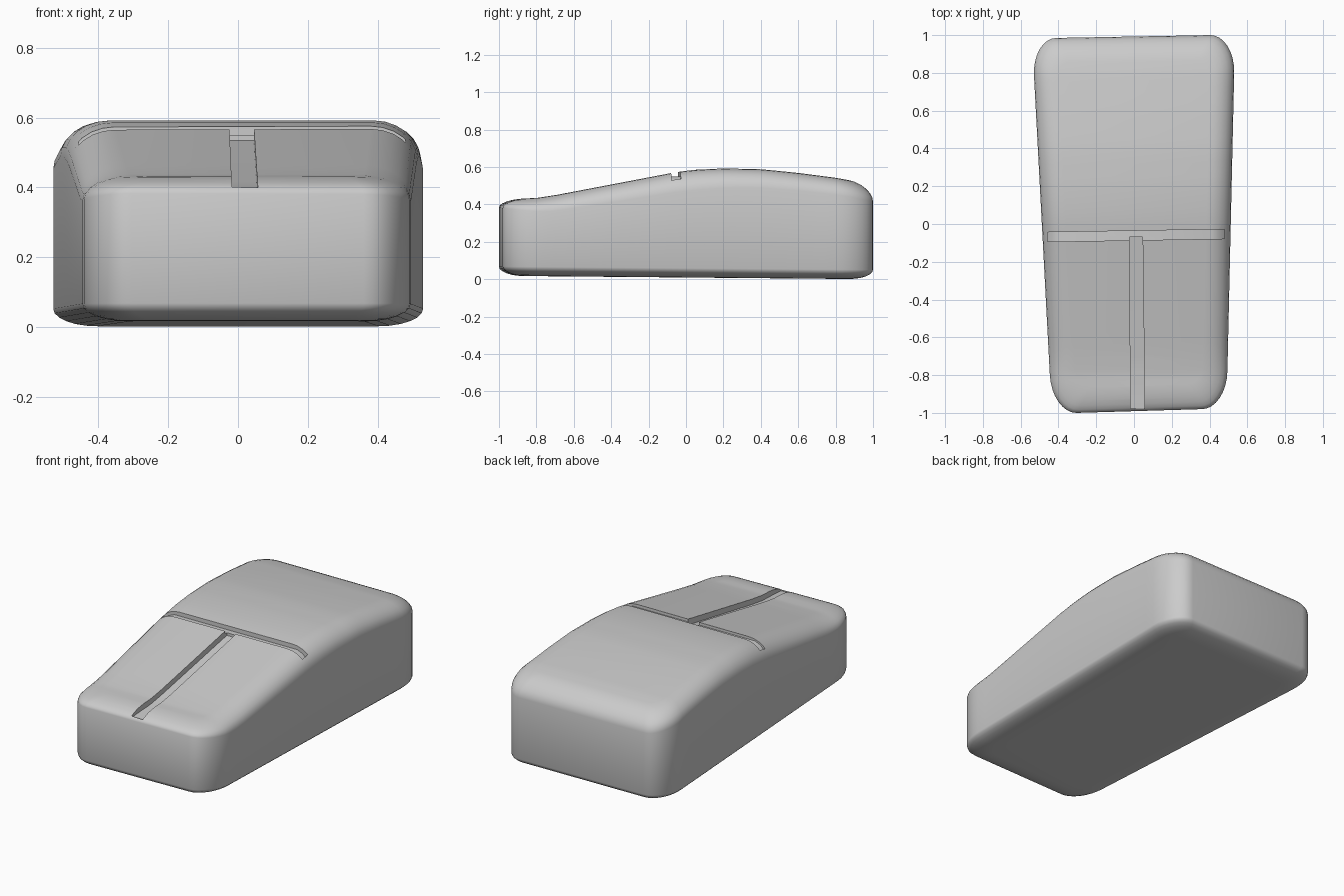
import bpy, bmesh, math

if "Cube" in bpy.data.objects:
    bpy.data.objects.remove(bpy.data.objects["Cube"])

# Height profiles along y
TOP = [(-1, .428), (-.9, .43), (-.8, .434), (-.7, .449), (-.05, .573), (.05, .585),
       (.2, .592), (.4, .588), (.6, .568), (.8, .542), (.9, .524), (1, .50)]
DROP = [(-1, .045), (-.7, .085), (0, .11), (1, .085)]

def lerp_table(table, v):
    for (a, p), (b, q) in zip(table, table[1:]):
        if v <= b:
            return p + (q - p) * max(0, (v - a) / (b - a))
    return table[-1][1]

def side_outline(front, back, s, d):
    """One side of the plan outline, front to back, inset by d; s is the x sign."""
    fx, fy = front[0] - s * d, front[1] + d
    bx, by = back[0] - s * d, back[1] - d
    rx, ry = .13 - .45 * d, .20 - .75 * d
    slope = (bx - fx) / (by - fy)
    edge = lambda y: fx + slope * (y - fy)
    pts = []
    for i in range(9):
        a = math.pi / 2 * i / 8
        y = fy + ry * (1 - math.cos(a))
        pts.append((edge(y) - s * rx * (1 - math.sin(a)), y))
    y0, y1 = fy + ry, by - ry
    for i in range(1, 24):
        y = y0 + (y1 - y0) * i / 24
        pts.append((edge(y), y))
    for i in range(9):
        a = math.pi / 2 * i / 8
        y = y1 + ry * math.sin(a)
        pts.append((edge(y) - s * rx * (1 - math.cos(a)), y))
    return pts

def new_object(name, bm):
    bmesh.ops.recalc_face_normals(bm, faces=bm.faces)
    me = bpy.data.meshes.new(name)
    bm.to_mesh(me)
    bm.free()
    ob = bpy.data.objects.new(name, me)
    bpy.context.collection.objects.link(ob)
    return ob

# Mouse body: rounded plan rings from the bottom edge up over the top edge
STEPS = 6
levels = [(-1, k / STEPS) for k in range(STEPS, -1, -1)] + [(1, k / STEPS) for k in range(STEPS + 1)]
bm = bmesh.new()
rings = []
for side, t in levels:
    a = t * math.pi / 2
    d = .13 * (1 - math.cos(a))
    right = side_outline((.49, -.98), (.535, 1.0), 1, d)
    left = side_outline((-.435, -1.0), (-.54, .985), -1, d)
    ring = []
    for x, y in right + left[::-1]:
        if side > 0:
            z = lerp_table(TOP, y) - lerp_table(DROP, y) * (1 - math.sin(a))
        else:
            z = .009 - .009 * y + .05 * (1 - math.sin(a))
        ring.append(bm.verts.new((x, y, z)))
    rings.append(ring)
n = len(rings[0])
for lo, hi in zip(rings, rings[1:]):
    for i in range(n):
        j = (i + 1) % n
        bm.faces.new((lo[i], lo[j], hi[j], hi[i]))
for ring in (rings[0], rings[-1]):
    for i in range(n // 2 - 1):
        bm.faces.new((ring[i], ring[i + 1], ring[n - 2 - i], ring[n - 1 - i]))
body = new_object("mouse_body", bm)

def groove_cutter(name, stations):
    """Strip cutter; each station holds two floor corners (x, y) and a floor height."""
    bm = bmesh.new()
    secs = []
    for (ax, ay), (bx, by), z in stations:
        secs.append([bm.verts.new(p) for p in
                     ((ax, ay, z), (bx, by, z), (bx, by, .8), (ax, ay, .8))])
    for p, q in zip(secs, secs[1:]):
        for i in range(4):
            j = (i + 1) % 4
            bm.faces.new((p[i], p[j], q[j], q[i]))
    bm.faces.new(secs[0])
    bm.faces.new(secs[-1][::-1])
    return new_object(name, bm)

# Groove across the body and groove between the two buttons
cross = [((x, -.065 + .017 * x - .021), (x, -.065 + .017 * x + .029), z) for x, z in
         ((-.457, .50), (-.43, .533), (-.39, .55), (.41, .55), (.45, .533), (.48, .50))]
centre = [((-.013 - .008 * y - .012, y), (.045 - .012 * y, y), z) for y, z in
          ((-.978, .392), (-.93, .396), (-.8, .402), (-.7, .417), (-.07, .534))]
for cutter in (groove_cutter("cross_groove_cutter", cross),
               groove_cutter("button_groove_cutter", centre)):
    cutter.hide_render = True
    mod = body.modifiers.new("groove", 'BOOLEAN')
    mod.operation = 'DIFFERENCE'
    mod.solver = 'EXACT'
    mod.object = cutter
    bpy.context.view_layer.objects.active = body
    bpy.ops.object.modifier_apply(modifier=mod.name)
    bpy.data.objects.remove(cutter)

bpy.ops.object.select_all(action='DESELECT')
body.select_set(True)
bpy.context.view_layer.objects.active = body
bpy.ops.object.shade_smooth_by_angle(angle=math.radians(35))
